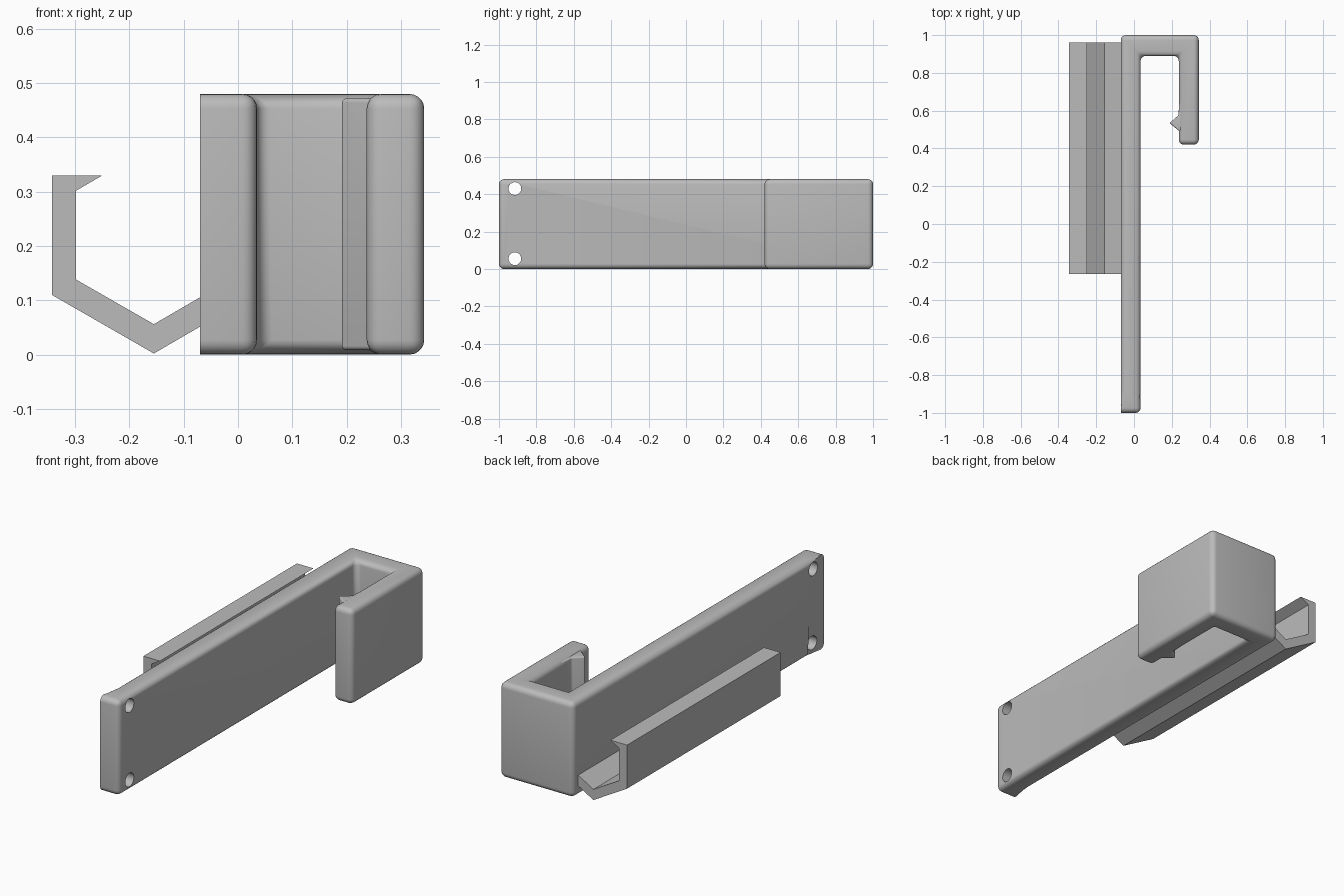
import bpy, bmesh, math
from mathutils import Vector

cube = bpy.data.objects.get("Cube")
if cube:
    bpy.data.objects.remove(cube, do_unlink=True)

grey = bpy.data.materials.new("plain grey")
grey.use_nodes = True
colour = (0.5, 0.5, 0.5, 1)
grey.diffuse_color = colour
grey.node_tree.nodes["Principled BSDF"].inputs["Base Color"].default_value = colour

HEIGHT = 0.48
BACK = -0.07       # flat face of the plate
SHARP_END = -0.87  # back-face edges stay square in front of this


def prism(name, points, vector, radius=0, keep_sharp=None):
    """Extrude a closed outline along a vector and round its edges."""
    bm = bmesh.new()
    face = bm.faces.new([bm.verts.new(p) for p in points])
    new = bmesh.ops.extrude_face_region(bm, geom=[face])["geom"]
    verts = [g for g in new if isinstance(g, bmesh.types.BMVert)]
    bmesh.ops.translate(bm, verts=verts, vec=Vector(vector))
    bmesh.ops.recalc_face_normals(bm, faces=bm.faces[:])
    if radius:
        edges = [e for e in bm.edges if e.calc_face_angle(0) > 0.1
                 and not (keep_sharp and all(keep_sharp(v.co) for v in e.verts))]
        bmesh.ops.bevel(bm, geom=edges, offset=radius, segments=5,
                        profile=0.5, affect="EDGES", clamp_overlap=True)
    mesh = bpy.data.meshes.new(name)
    bm.to_mesh(mesh)
    bm.free()
    mesh.materials.append(grey)
    obj = bpy.data.objects.new(name, mesh)
    bpy.context.collection.objects.link(obj)
    return obj


def smooth(obj):
    bpy.ops.object.select_all(action="DESELECT")
    obj.select_set(True)
    bpy.context.view_layer.objects.active = obj
    bpy.ops.object.shade_smooth_by_angle(angle=math.radians(30))


# Long plate that turns back on itself as a hook
outline = [(BACK, -1), (0.035, -1), (0.035, 0.89), (0.237, 0.89),
           (0.237, 0.42), (0.343, 0.42), (0.343, 1), (BACK, 1), (BACK, SHARP_END)]
hook = prism("hook_plate", [(x, y, 0) for x, y in outline], (0, 0, HEIGHT), 0.027,
             lambda p: p.x < BACK + 0.001 and p.y < SHARP_END + 0.001)

# Screw holes through the free end
for i, z in enumerate((0.055, 0.43)):
    bpy.ops.mesh.primitive_cylinder_add(vertices=48, radius=0.034, depth=0.4,
                                        location=(0, -0.915, z),
                                        rotation=(0, math.pi / 2, 0))
    cutter = bpy.context.object
    cutter.name = f"hole_cutter_{i + 1}"
    cutter.data.materials.append(grey)
    cutter.hide_render = True
    cutter.hide_set(True)
    cut = hook.modifiers.new("screw hole", "BOOLEAN")
    cut.operation = "DIFFERENCE"
    cut.solver = "EXACT"
    cut.object = cutter

# Apply the cuts, then drop the cutters
bpy.context.view_layer.update()
cut_mesh = bpy.data.meshes.new_from_object(
    hook.evaluated_get(bpy.context.evaluated_depsgraph_get()))
hook.modifiers.clear()
hook.data = cut_mesh
for obj in [o for o in bpy.data.objects if o.name.startswith("hole_cutter")]:
    bpy.data.objects.remove(obj, do_unlink=True)
smooth(hook)

# Catch tooth inside the hook's short arm
tooth = prism("catch_tooth", [(x, y, 0.008) for x, y in
              [(0.265, 0.47), (0.188, 0.535), (0.235, 0.575), (0.24, 0.65), (0.265, 0.65)]],
              (0, 0, HEIGHT - 0.016), 0.008)
smooth(tooth)

# Angled rail on the back of the plate
rail = [(-0.05, 0.117), (-0.155, 0.056), (-0.298, 0.138), (-0.298, 0.302),
        (-0.25, 0.33), (-0.343, 0.33), (-0.343, 0.11), (-0.155, 0.002), (-0.05, 0.063)]
prism("side_rail", [(x, -0.265, z) for x, z in rail], (0, 1.225, 0))
